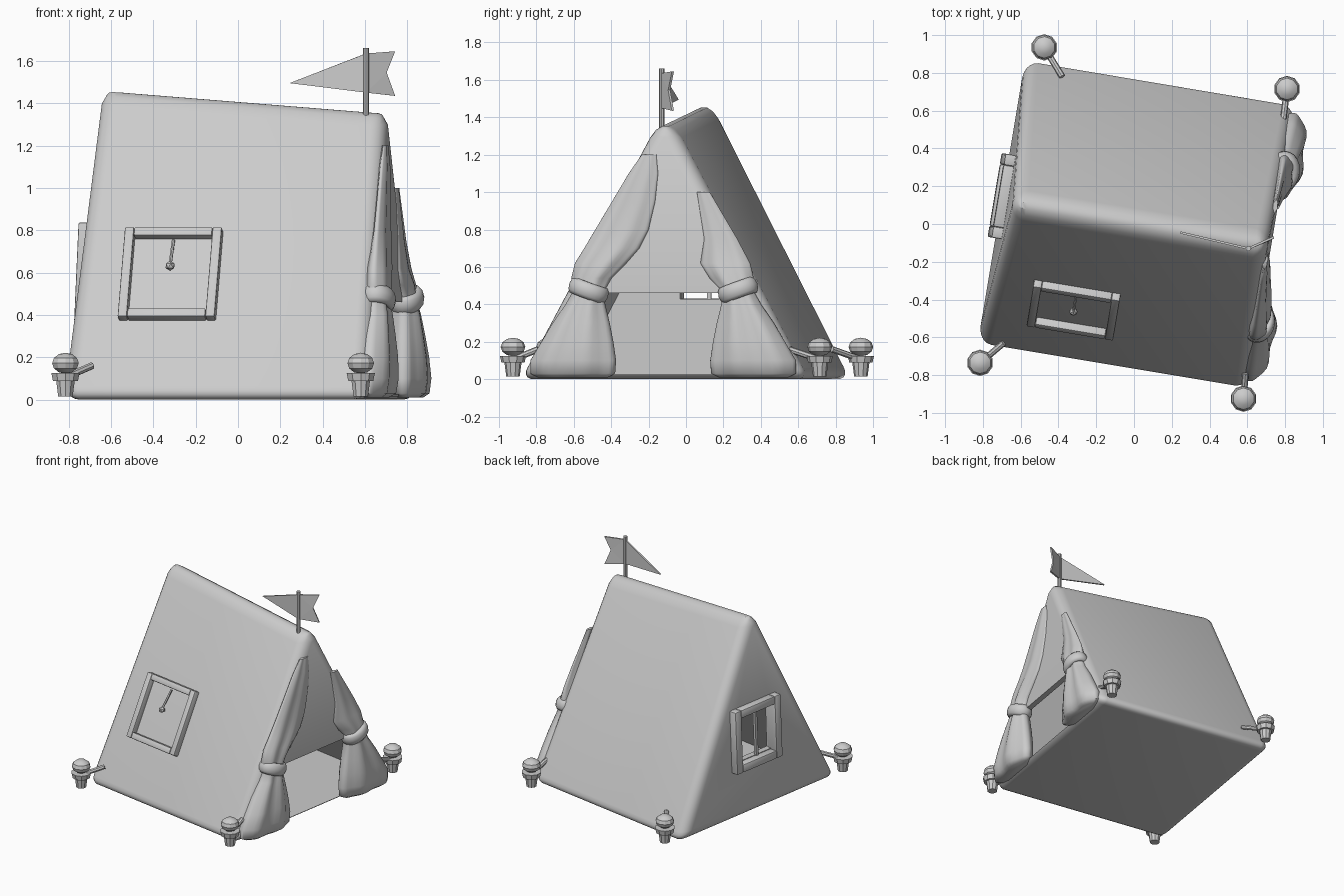
import bpy, bmesh, math
from mathutils import Vector, Matrix

if "Cube" in bpy.data.objects:
    bpy.data.objects.remove(bpy.data.objects["Cube"])

YAW = math.radians(-9.5)
cloth = bpy.data.materials.new("light_grey")
cloth.diffuse_color = (0.6, 0.6, 0.6, 1)
cloth.use_nodes = True
cloth.node_tree.nodes["Principled BSDF"].inputs["Base Color"].default_value = cloth.diffuse_color


def finish(name, bm, turn=True, smooth=40):
    bmesh.ops.recalc_face_normals(bm, faces=bm.faces)
    me = bpy.data.meshes.new(name)
    bm.to_mesh(me)
    bm.free()
    me.materials.append(cloth)
    ob = bpy.data.objects.new(name, me)
    bpy.context.collection.objects.link(ob)
    if turn:
        ob.rotation_euler.z = YAW
    if smooth:
        shade(ob, smooth)
    return ob


def shade(ob, angle=40):
    bpy.ops.object.select_all(action='DESELECT')
    ob.select_set(True)
    bpy.context.view_layer.objects.active = ob
    bpy.ops.object.shade_smooth_by_angle(angle=math.radians(angle))


def apply_mod(ob, name, kind, **props):
    m = ob.modifiers.new(name, kind)
    for k, v in props.items():
        setattr(m, k, v)
    bpy.context.view_layer.objects.active = ob
    bpy.ops.object.modifier_apply(modifier=m.name)


def prism(half, back, front, z0, z_back, z_front):
    bm = bmesh.new()
    rings = []
    for (ub, ut), zt in ((back, z_back), (front, z_front)):
        rings.append([bm.verts.new(p) for p in ((ub, -half, z0), (ub, half, z0), (ut, 0, zt))])
    a, b = rings
    bm.faces.new(a)
    bm.faces.new(b)
    for i in range(3):
        j = (i + 1) % 3
        bm.faces.new((a[i], a[j], b[j], b[i]))
    return bm


def box(bm, size, pos, mat=Matrix()):
    m = mat @ Matrix.Translation(pos) @ Matrix.Diagonal((*size, 1))
    bmesh.ops.create_cube(bm, size=1, matrix=m)


def rod(bm, p, q, r1, r2=None, n=10):
    p, q = Vector(p), Vector(q)
    d = q - p
    m = Matrix.Translation((p + q) / 2) @ d.to_track_quat('Z', 'Y').to_matrix().to_4x4()
    bmesh.ops.create_cone(bm, cap_ends=True, segments=n, radius1=r1,
                          radius2=r1 if r2 is None else r2, depth=d.length, matrix=m)


def frame_matrix(pos, x, y):
    x, y = Vector(x).normalized(), Vector(y).normalized()
    m = Matrix((x, y, x.cross(y))).transposed().to_4x4()
    m.translation = pos
    return m


# Tent shell: rounded prism, ridge rounder than the other edges
bm = prism(0.78, (-0.715, -0.645), (0.745, 0.715), 0, 1.555, 1.445)
w = bm.edges.layers.float.new("bevel_weight_edge")
for e in bm.edges:
    e[w] = 1.0 if all(v.co.z > 1 for v in e.verts) else 0.4
tent = finish("tent_shell", bm, smooth=0)
apply_mod(tent, "round", 'BEVEL', width=0.18, segments=5, limit_method='WEIGHT')

# Hollow inside, doorway and rear window hole
slope_m = frame_matrix((-0.24, -0.483, 0.585), (1, 0, 0), (0, 0.45, 0.89))
rear_m = frame_matrix((-0.688, 0.03, 0.6), (0, -1, 0), (0.045, 0, 1))
cutters = [prism(0.70, (-0.665, -0.61), (0.70, 0.68), 0.025, 1.36, 1.27)]
for size, pos, mat in (((0.3, 0.84, 0.435), (0.75, 0, 0.2425), Matrix()),
                       ((0.34, 0.34, 0.2), (0, 0, 0), rear_m)):
    c = bmesh.new()
    box(c, size, pos, mat)
    cutters.append(c)
for c in cutters:
    cut = finish("cutter", c, turn=False, smooth=0)
    cut.rotation_euler.z = YAW
    cut.hide_render = True
    bpy.context.view_layer.update()
    apply_mod(tent, "cut", 'BOOLEAN', operation='DIFFERENCE', object=cut, solver='EXACT')
    bpy.data.objects.remove(cut)
shade(tent, 35)


# Window frames
def window(name, mat, wd, ht, bar, depth):
    bm = bmesh.new()
    for s in (-1, 1):
        box(bm, (bar, ht, depth), (s * (wd - bar) / 2, 0, 0.01), mat)
        box(bm, (wd - 2 * bar, bar, depth), (0, s * (ht - bar) / 2, 0.01), mat)
    ob = finish(name, bm, smooth=0)
    apply_mod(ob, "round", 'BEVEL', width=0.008, segments=2)
    shade(ob)


window("side_window_frame", slope_m, 0.465, 0.475, 0.045, 0.07)
window("rear_window_frame", rear_m, 0.45, 0.47, 0.06, 0.09)
bm = bmesh.new()
box(bm, (0.022, 0.38, 0.02), (0.02, 0, 0), rear_m)
finish("rear_window_mullion", bm)

# Pull cord on the side window
bm = bmesh.new()
rod(bm, slope_m @ Vector((0.0, 0.18, 0.015)), slope_m @ Vector((0, 0.04, 0.045)), 0.008, n=6)
bmesh.ops.create_icosphere(bm, subdivisions=1, radius=0.024,
                           matrix=Matrix.Translation(slope_m @ Vector((0, 0.03, 0.045))))
finish("window_pull", bm)


# Door curtains: lofted folded rings; rows are z, inner v, outer v, depth
def curtain(name, side, rows):
    bm = bmesh.new()
    n, rings = 36, []
    for z, v0, v1, d in rows:
        ring = []
        for i in range(n):
            t = 2 * math.pi * i / n
            fold = 1 + 0.13 * math.cos(6 * t + 1)
            u = 0.742 - 0.02 * z + d * fold * math.sin(t)
            ring.append(bm.verts.new((u, side * ((v0 + v1) / 2 + (v1 - v0) / 2 * math.cos(t)), z)))
        rings.append(ring)
    for a, b in zip(rings, rings[1:]):
        for i in range(n):
            j = (i + 1) % n
            bm.faces.new((a[i], a[j], b[j], b[i]))
    bm.faces.new(rings[0])
    bm.faces.new(rings[-1])
    finish(name, bm, smooth=60)


lower = [(0.01, 0.30, 0.68, 0.05), (0.03, 0.26, 0.72, 0.08), (0.10, 0.255, 0.72, 0.092),
         (0.2, 0.27, 0.66, 0.09), (0.3, 0.29, 0.60, 0.08), (0.4, 0.315, 0.53, 0.068),
         (0.47, 0.32, 0.49, 0.055)]
curtain("left_curtain", -1, lower + [
    (0.54, 0.28, 0.50, 0.06), (0.62, 0.20, 0.48, 0.055), (0.7, 0.13, 0.43, 0.045),
    (0.8, 0.08, 0.37, 0.035), (0.95, 0.045, 0.28, 0.028), (1.1, 0.03, 0.19, 0.022),
    (1.2, 0.04, 0.12, 0.012)])
curtain("right_curtain", 1, lower + [
    (0.54, 0.25, 0.49, 0.055), (0.62, 0.20, 0.47, 0.035), (0.75, 0.22, 0.40, 0.02),
    (1.0, 0.18, 0.25, 0.012)])

# Curtain ties
for side, name in ((-1, "left_tie"), (1, "right_tie")):
    bm = bmesh.new()
    m = (Matrix.Translation((0.735, side * 0.405, 0.475))
         @ Matrix.Rotation(side * math.radians(20), 4, 'X'))
    n, k = 24, 10
    g = []
    for i in range(n):
        t = 2 * math.pi * i / n
        row = []
        for j in range(k):
            s = 2 * math.pi * j / k
            r = 0.026 * math.cos(s)
            row.append(bm.verts.new(m @ Vector(((0.062 + r) * math.cos(t),
                                                (0.085 + r) * math.sin(t), 0.046 * math.sin(s)))))
        g.append(row)
    for i in range(n):
        for j in range(k):
            a, b, j2 = g[i], g[(i + 1) % n], (j + 1) % k
            bm.faces.new((a[j], b[j], b[j2], a[j2]))
    finish(name, bm, smooth=60)

# Corner pegs with guy ropes: head position and rope anchor on the tent
pegs = {"front_left": ((-0.815, -0.735), (-0.69, -0.63)), "front_right": ((0.58, -0.925), (0.59, -0.79)),
        "back_right": ((0.81, 0.715), (0.79, 0.55)), "back_left": ((-0.475, 0.935), (-0.38, 0.78))}
for name, ((x, y), (ax, ay)) in pegs.items():
    bm = bmesh.new()
    rod(bm, (x, y, 0.015), (x, y, 0.09), 0.036, 0.046, 10)
    rod(bm, (x, y, 0.088), (x, y, 0.125), 0.062, 0.07, 10)
    bmesh.ops.create_uvsphere(bm, u_segments=10, v_segments=6, radius=0.066,
                              matrix=Matrix.Translation((x, y, 0.172)) @ Matrix.Diagonal((1, 1, 0.75, 1)))
    rod(bm, (x, y, 0.105), (ax, ay, 0.16), 0.017, n=8)
    finish(name + "_peg", bm, turn=False, smooth=30)

# Flag pole
bm = bmesh.new()
rod(bm, (0.605, -0.13, 1.27), (0.605, -0.13, 1.66), 0.014, n=8)
finish("flag_pole", bm, turn=False)

# Pennant with a notched short end
bm = bmesh.new()
pts = [(0.245, -0.045, 1.495), (0.605, -0.13, 1.45), (0.74, -0.07, 1.435),
       (0.70, -0.09, 1.545), (0.74, -0.07, 1.645), (0.605, -0.13, 1.635)]
v = [bm.verts.new(p) for p in pts]
bm.faces.new((v[0], v[1], v[5]))
bm.faces.new((v[1], v[3], v[5]))
bm.faces.new((v[1], v[2], v[3]))
bm.faces.new((v[3], v[4], v[5]))
flag = finish("flag", bm, turn=False, smooth=0)
apply_mod(flag, "thick", 'SOLIDIFY', thickness=0.012, offset=0)
